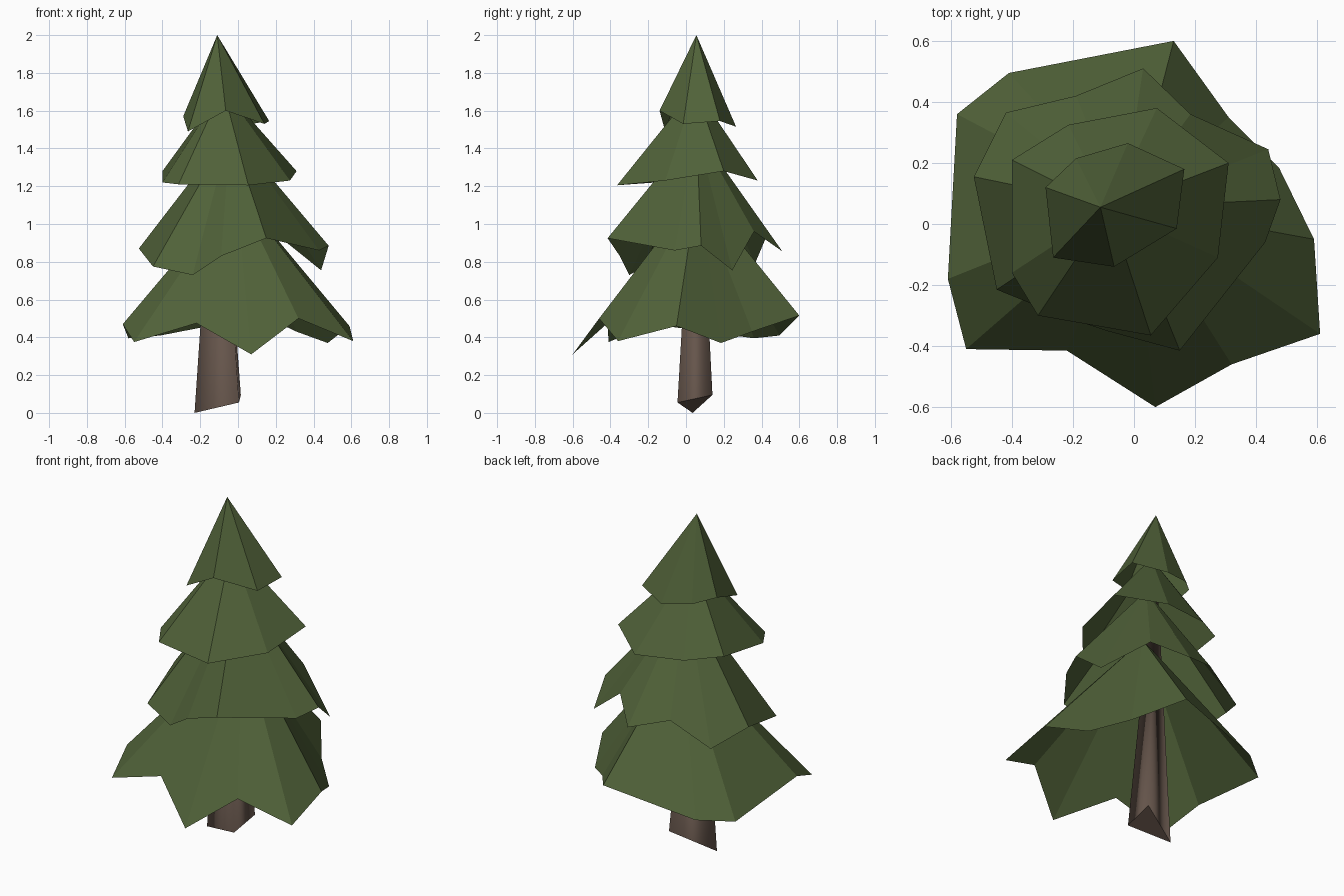
import bpy


def material(name, colour):
    m = bpy.data.materials.new(name)
    m.diffuse_color = (*colour, 1)
    return m


def fan(name, apex, rim, mat, cap=False, smooth=False):
    """Faceted cone: an apex joined to an uneven rim (clockwise from above)."""
    n = len(rim)
    faces = [(n, (i + 1) % n, i) for i in range(n)]
    if cap:
        faces.append(tuple(range(n)))
    mesh = bpy.data.meshes.new(name)
    mesh.from_pydata(list(rim) + [apex], [], faces)
    mesh.materials.append(mat)
    for p in mesh.polygons:
        p.use_smooth = smooth and len(faces) - cap > p.index
    ob = bpy.data.objects.new(name, mesh)
    bpy.context.collection.objects.link(ob)
    return ob


green = material("needles", (0.08, 0.12, 0.04))
brown = material("bark", (0.13, 0.09, 0.07))

# Leaning three-sided trunk, tapering up into the crown
fan("trunk", (-0.11, 0.055, 1.78),
    [(-0.23, 0.035, 0.0), (0.015, 0.14, 0.095), (0.005, -0.045, 0.055)],
    brown, cap=True, smooth=True)

# Four open, ragged branch skirts from top to bottom
fan("branches_top", (-0.11, 0.055, 2.0),
    [(-0.29, 0.12, 1.57), (-0.19, 0.215, 1.54), (-0.02, 0.265, 1.515),
     (0.165, 0.18, 1.545), (0.14, -0.015, 1.53), (-0.065, -0.14, 1.60),
     (-0.265, -0.11, 1.49)], green)

fan("branches_upper", (-0.08, 0.05, 1.72),
    [(-0.40, 0.21, 1.28), (-0.215, 0.325, 1.25), (0.075, 0.38, 1.23),
     (0.31, 0.20, 1.28), (0.275, -0.11, 1.23), (0.055, -0.365, 1.205),
     (-0.315, -0.30, 1.21), (-0.40, -0.16, 1.22)], green)

fan("branches_middle", (-0.04, 0.055, 1.50),
    [(-0.525, 0.155, 0.87), (-0.42, 0.365, 0.79), (-0.19, 0.42, 0.92),
     (0.03, 0.51, 0.855), (0.185, 0.36, 0.96), (0.44, 0.245, 0.755),
     (0.48, 0.08, 0.885), (0.43, -0.06, 0.86), (0.15, -0.415, 0.925),
     (-0.09, -0.35, 0.83), (-0.24, -0.30, 0.73), (-0.45, -0.215, 0.775)], green)

fan("branches_lower", (-0.01, 0.06, 1.18),
    [(0.13, 0.60, 0.515), (0.31, 0.35, 0.43), (0.475, 0.185, 0.37),
     (0.59, -0.05, 0.46), (0.61, -0.36, 0.38), (0.32, -0.46, 0.50),
     (0.07, -0.60, 0.31), (-0.22, -0.415, 0.475), (-0.55, -0.41, 0.375),
     (-0.61, -0.18, 0.47), (-0.58, 0.36, 0.395), (-0.41, 0.495, 0.41)], green)
